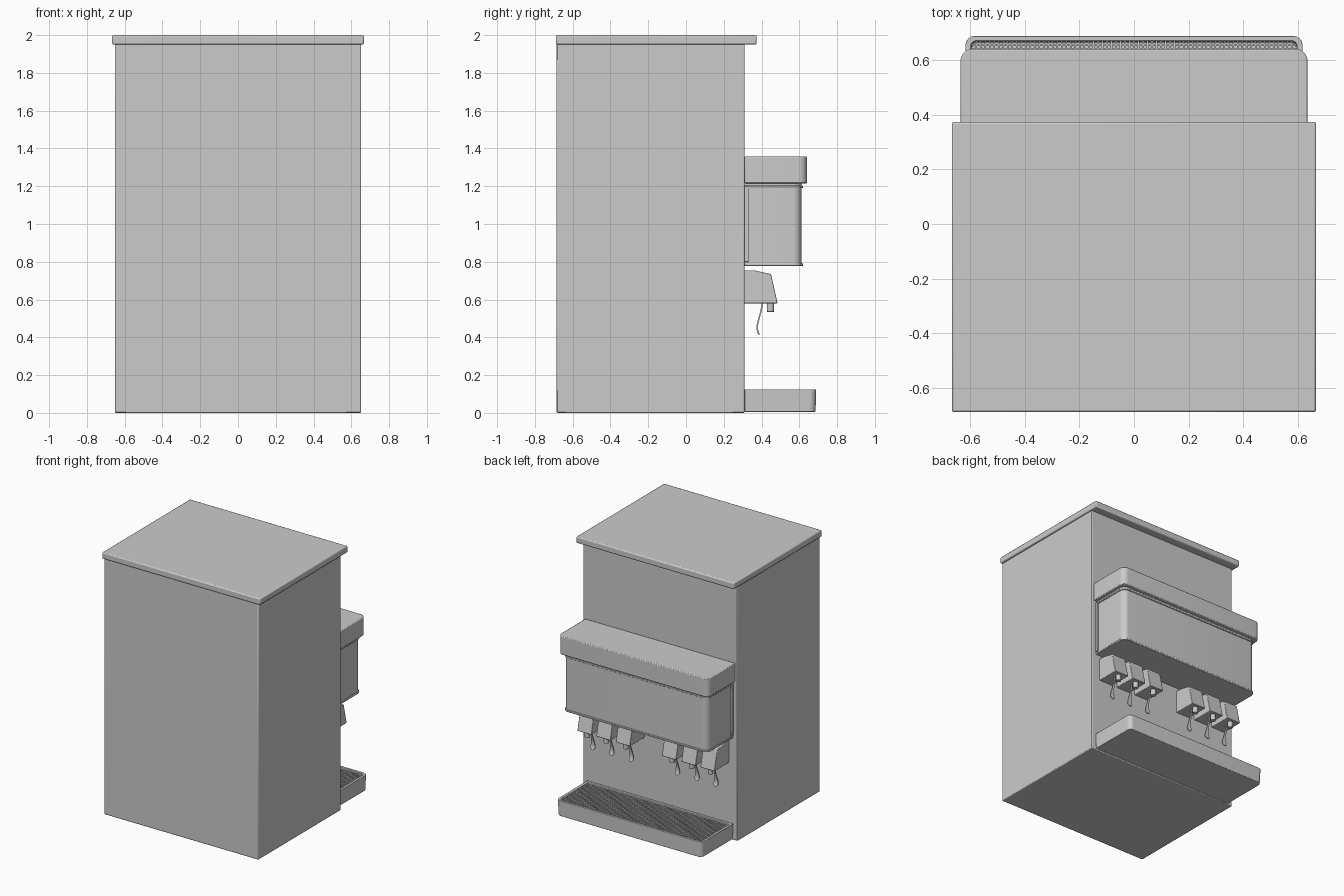
import bpy
import bmesh
from math import sin, cos, pi, radians
from mathutils import Vector

cube = bpy.data.objects.get("Cube")
if cube:
    bpy.data.objects.remove(cube, do_unlink=True)

GREY = (0.6, 0.6, 0.6, 1)
metal = bpy.data.materials.new("plain grey")
metal.use_nodes = True
metal.diffuse_color = GREY
metal.node_tree.nodes["Principled BSDF"].inputs["Base Color"].default_value = GREY

WALL = 0.31  # y of the cabinet face carrying the dispenser


def finish(name, bm, bevel=0.0, segments=2):
    """Turn a bmesh into a smooth-by-angle object, with softened edges."""
    bmesh.ops.recalc_face_normals(bm, faces=bm.faces)
    mesh = bpy.data.meshes.new(name)
    bm.to_mesh(mesh)
    bm.free()
    obj = bpy.data.objects.new(name, mesh)
    bpy.context.collection.objects.link(obj)
    mesh.materials.append(metal)
    if bevel:
        mod = obj.modifiers.new("soft edges", 'BEVEL')
        mod.width, mod.segments = bevel, segments
        mod.limit_method, mod.angle_limit = 'ANGLE', radians(40)
    bpy.ops.object.select_all(action='DESELECT')
    bpy.context.view_layer.objects.active = obj
    obj.select_set(True)
    bpy.ops.object.shade_smooth_by_angle(angle=radians(35))
    return obj


def add_prism(bm, points, shift):
    """Extrude a closed outline along a vector."""
    face = bm.faces.new([bm.verts.new(p) for p in points])
    out = bmesh.ops.extrude_face_region(bm, geom=[face])
    moved = [v for v in out["geom"] if isinstance(v, bmesh.types.BMVert)]
    bmesh.ops.translate(bm, verts=moved, vec=shift)


def box(name, lo, hi, bevel=0.0):
    bm = bmesh.new()
    outline = [(lo[0], lo[1], lo[2]), (hi[0], lo[1], lo[2]),
               (hi[0], hi[1], lo[2]), (lo[0], hi[1], lo[2])]
    add_prism(bm, outline, (0, 0, hi[2] - lo[2]))
    return finish(name, bm, bevel)


def rounded_outline(half, y0, y1, radius, z):
    """Rectangle whose two outer corners are rounded."""
    pts = [Vector((-half, y0, z)), Vector((half, y0, z))]
    for cx, start in ((half - radius, 0), (radius - half, pi / 2)):
        for i in range(9):
            a = start + i * pi / 16
            pts.append(Vector((cx + radius * cos(a), y1 - radius + radius * sin(a), z)))
    return pts


def rounded_box(name, half, y1, radius, z0, z1, bevel=0.0):
    bm = bmesh.new()
    add_prism(bm, rounded_outline(half, WALL, y1, radius, z0), (0, 0, z1 - z0))
    return finish(name, bm, bevel)


# Cabinet and lid
box("cabinet", (-0.652, -0.685, 0), (0.652, WALL, 1.955), 0.006)
box("lid", (-0.667, -0.689, 1.95), (0.667, 0.374, 2.0), 0.008)

# Dispenser head: cap, panel, rims and mounting flange
rounded_box("head_cap", 0.635, 0.641, 0.045, 1.215, 1.357, 0.006)
rounded_box("head_panel", 0.608, 0.612, 0.045, 0.782, 1.22)
rounded_box("head_bottom_rim", 0.614, 0.619, 0.05, 0.778, 0.792, 0.003)
rounded_box("head_top_rim", 0.614, 0.619, 0.05, 1.19, 1.203, 0.003)
box("head_flange", (-0.62, WALL - 0.01, 0.8), (0.62, 0.332, 1.2), 0.002)

# Drip tray: hollow pan with a floor and an open top
bm = bmesh.new()
rings = []
for half, y0, y1, radius, z in ((0.612, WALL, 0.686, 0.035, 0.006),
                                (0.617, WALL, 0.689, 0.035, 0.125),
                                (0.597, WALL + 0.018, 0.67, 0.02, 0.125),
                                (0.594, WALL + 0.02, 0.667, 0.02, 0.03)):
    rings.append([bm.verts.new(p) for p in rounded_outline(half, y0, y1, radius, z)])
count = len(rings[0])
for a, b in zip(rings, rings[1:]):
    for i in range(count):
        j = (i + 1) % count
        bm.faces.new((a[i], a[j], b[j], b[i]))
bm.faces.new(rings[0])
bm.faces.new(rings[-1])
finish("drip_tray", bm, 0.003)

# Drip grille: crossing bars
bm = bmesh.new()
BAR, PITCH, TOP = 0.003, 0.0165, 0.114
y_lo, y_hi, x_end = WALL + 0.016, 0.67, 0.595
for i in range(-35, 36):
    x = i * PITCH
    add_prism(bm, [(x - BAR, y_lo, TOP), (x + BAR, y_lo, TOP),
                   (x + BAR, y_hi, TOP), (x - BAR, y_hi, TOP)], (0, 0, -0.006))
for i in range(1, 21):
    y = y_lo + i * PITCH
    add_prism(bm, [(-x_end, y - BAR, TOP - 0.001), (x_end, y - BAR, TOP - 0.001),
                   (x_end, y + BAR, TOP - 0.001), (-x_end, y + BAR, TOP - 0.001)],
              (0, 0, -0.006))
finish("drip_grille", bm)

# Valves: wedge body, nozzle and paddle lever, in two groups of three
BODY = [(0.305, 0.58), (0.485, 0.58), (0.45, 0.735), (0.36, 0.755), (0.305, 0.755)]
# Lever stations: y, z, half width
LEVER = [(0.405, 0.59, 0.006), (0.398, 0.54, 0.006), (0.386, 0.5, 0.008),
         (0.378, 0.465, 0.014), (0.378, 0.44, 0.019), (0.382, 0.425, 0.017),
         (0.388, 0.414, 0.008)]
for index, x in enumerate((-0.52, -0.36, -0.195, 0.195, 0.36, 0.52), 1):
    bm = bmesh.new()
    add_prism(bm, [(x - 0.06, y, z) for y, z in BODY], (0.12, 0, 0))
    finish(f"valve_body_{index}", bm, 0.004)

    bm = bmesh.new()
    ring = [(x + 0.019 * cos(i * pi / 12), 0.447 + 0.019 * sin(i * pi / 12), 0.59)
            for i in range(24)]
    add_prism(bm, ring, (0, 0, -0.055))
    finish(f"valve_nozzle_{index}", bm, 0.002)

    bm = bmesh.new()
    rows = [[bm.verts.new((x + sx * w, y + sy * 0.004, z))
             for sx, sy in ((-1, -1), (1, -1), (1, 1), (-1, 1))] for y, z, w in LEVER]
    for a, b in zip(rows, rows[1:]):
        for i in range(4):
            j = (i + 1) % 4
            bm.faces.new((a[i], a[j], b[j], b[i]))
    bm.faces.new(rows[0])
    bm.faces.new(rows[-1])
    finish(f"valve_lever_{index}", bm)
